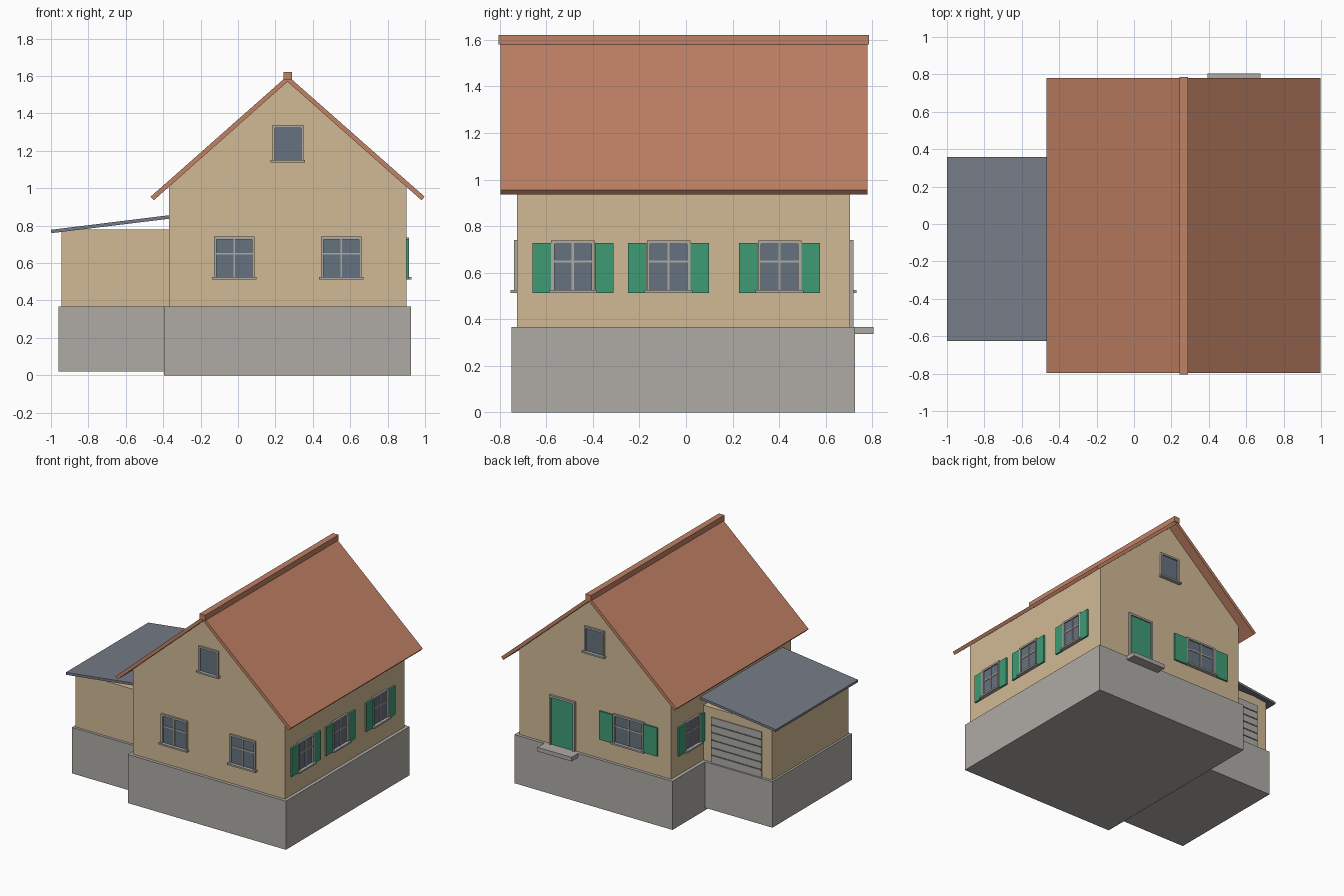
import bpy, bmesh
from mathutils import Matrix, Vector

if "Cube" in bpy.data.objects:
    bpy.data.objects.remove(bpy.data.objects["Cube"])


def mat(name, r, g, b):
    m = bpy.data.materials.new(name)
    m.diffuse_color = (r, g, b, 1)
    m.use_nodes = True
    m.node_tree.nodes["Principled BSDF"].inputs["Base Color"].default_value = m.diffuse_color
    return m


WALL = mat("plaster", 0.64, 0.49, 0.30)
TILE = mat("roof_tile", 0.53, 0.22, 0.13)
GREEN = mat("green_paint", 0.05, 0.33, 0.18)
GLASS = mat("glass", 0.13, 0.17, 0.21)
STONE = mat("stone", 0.43, 0.41, 0.38)
SLATE = mat("slate", 0.18, 0.20, 0.24)
DARK = mat("groove", 0.15, 0.16, 0.17)


def finish(name, bm, material):
    bmesh.ops.recalc_face_normals(bm, faces=bm.faces)
    me = bpy.data.meshes.new(name)
    bm.to_mesh(me)
    bm.free()
    me.materials.append(material)
    ob = bpy.data.objects.new(name, me)
    bpy.context.collection.objects.link(ob)
    return ob


def boxes(name, material, items, frame=None):
    """One object from boxes given as (x0, x1, y0, y1, z0, z1)."""
    bm = bmesh.new()
    for x0, x1, y0, y1, z0, z1 in items:
        m = Matrix.Translation(((x0 + x1) / 2, (y0 + y1) / 2, (z0 + z1) / 2))
        m = m @ Matrix.Diagonal((x1 - x0, y1 - y0, z1 - z0, 1))
        bmesh.ops.create_cube(bm, size=1, matrix=m)
    if frame:
        bm.transform(frame)
    return finish(name, bm, material)


def prism(name, material, profile, y0, y1):
    """Extrude an x-z outline along y."""
    bm = bmesh.new()
    f = bm.faces.new([bm.verts.new((x, y0, z)) for x, z in profile])
    r = bmesh.ops.extrude_face_region(bm, geom=[f])
    vs = [v for v in r["geom"] if isinstance(v, bmesh.types.BMVert)]
    bmesh.ops.translate(bm, verts=vs, vec=(0, y1 - y0, 0))
    return finish(name, bm, material)


# Wall frames: local x runs along the wall, local -y points outward
def wall_frame(origin, along, out):
    a, o = Vector(along), -Vector(out)
    return Matrix(((a.x, o.x, 0, origin[0]), (a.y, o.y, 0, origin[1]),
                   (0, 0, 1, 0), (0, 0, 0, 1)))


FRONT = wall_frame((0, -0.725), (1, 0), (0, -1))
BACK = wall_frame((0, 0.704), (1, 0), (0, 1))
RIGHT = wall_frame((0.90, 0), (0, 1), (1, 0))
LEFT = wall_frame((-0.369, 0), (0, 1), (-1, 0))


def window(name, frame, c, w, z0, z1, bars=True, shutter=0):
    h, t = w / 2, 0.014
    parts = [(c - h, c - h + t, -0.014, 0.01, z0, z1),
             (c + h - t, c + h, -0.014, 0.01, z0, z1),
             (c - h + t, c + h - t, -0.014, 0.01, z1 - t, z1),
             (c - h - 0.01, c + h + 0.01, -0.028, 0.01, z0, z0 + 0.012)]
    if bars:
        zm = z0 + 0.6 * (z1 - z0)
        parts += [(c - 0.005, c + 0.005, -0.009, 0.01, z0 + 0.012, z1 - t),
                  (c - h + t, c + h - t, -0.008, 0.01, zm - 0.005, zm + 0.005)]
    boxes(name + "_frame", STONE, parts, frame)
    boxes(name + "_glass", GLASS, [(c - h + t, c + h - t, -0.004, 0.01, z0 + 0.012, z1 - t)], frame)
    if shutter:
        boxes(name + "_shutters", GREEN,
              [(c - h - shutter, c - h - 0.001, -0.013, 0.005, z0, z1 - 0.01),
               (c + h + 0.001, c + h + shutter, -0.013, 0.005, z0, z1 - 0.01)], frame)


# Plinths
boxes("main_plinth", STONE, [(-0.396, 0.925, -0.749, 0.727, 0, 0.367)])
boxes("annex_plinth", STONE, [(-0.96, -0.38, -0.61, 0.34, 0.02, 0.367)])

# Walls
prism("main_walls", WALL, [(-0.369, 0.36), (0.90, 0.36), (0.90, 1.01),
                           (0.265, 1.572), (-0.369, 1.01)], -0.725, 0.704)
boxes("annex_walls", WALL, [(-0.944, -0.36, -0.59, 0.32, 0.36, 0.78)])

# Roofs
prism("main_roof", TILE, [(-0.467, 0.955), (0.265, 1.602), (0.998, 0.955), (0.981, 0.936),
                          (0.265, 1.57), (-0.45, 0.936)], -0.796, 0.78)
boxes("ridge_cap", TILE, [(0.242, 0.289, -0.805, 0.787, 1.58, 1.622)])
prism("annex_roof", SLATE, [(-1.0, 0.778), (-0.36, 0.857), (-0.36, 0.838),
                            (-0.998, 0.760)], -0.626, 0.358)

# Windows
for i, c in enumerate((-0.02, 0.552)):
    window(f"front_window_{i}", FRONT, c, 0.216, 0.513, 0.741)
for i, c in enumerate((-0.486, -0.075, 0.402)):
    window(f"right_window_{i}", RIGHT, c, 0.187, 0.513, 0.738, shutter=0.08)
window("left_window", LEFT, 0.46, 0.175, 0.513, 0.738, shutter=0.08)
window("back_window", BACK, -0.018, 0.254, 0.513, 0.738, shutter=0.115)
window("front_attic_window", FRONT, 0.267, 0.165, 1.139, 1.337, bars=False)
window("back_attic_window", BACK, 0.267, 0.165, 1.139, 1.337, bars=False)

# Back door with frame and step
boxes("door_frame", STONE, [(0.428, 0.444, -0.016, 0.01, 0.366, 0.74),
                            (0.626, 0.642, -0.016, 0.01, 0.366, 0.74),
                            (0.444, 0.626, -0.016, 0.01, 0.724, 0.74)], BACK)
boxes("door", GREEN, [(0.444, 0.626, -0.006, 0.01, 0.366, 0.724)], BACK)
boxes("door_step", STONE, [(0.393, 0.676, 0.70, 0.805, 0.336, 0.367)])

# Garage door with ribs on the annex back
boxes("garage_door", STONE, [(-0.86, -0.44, 0.31, 0.328, 0.367, 0.71)])
boxes("garage_door_ribs", DARK, [(-0.855, -0.445, 0.32, 0.332, z - 0.004, z + 0.004)
                                 for z in (0.425, 0.482, 0.539, 0.596, 0.653)])
